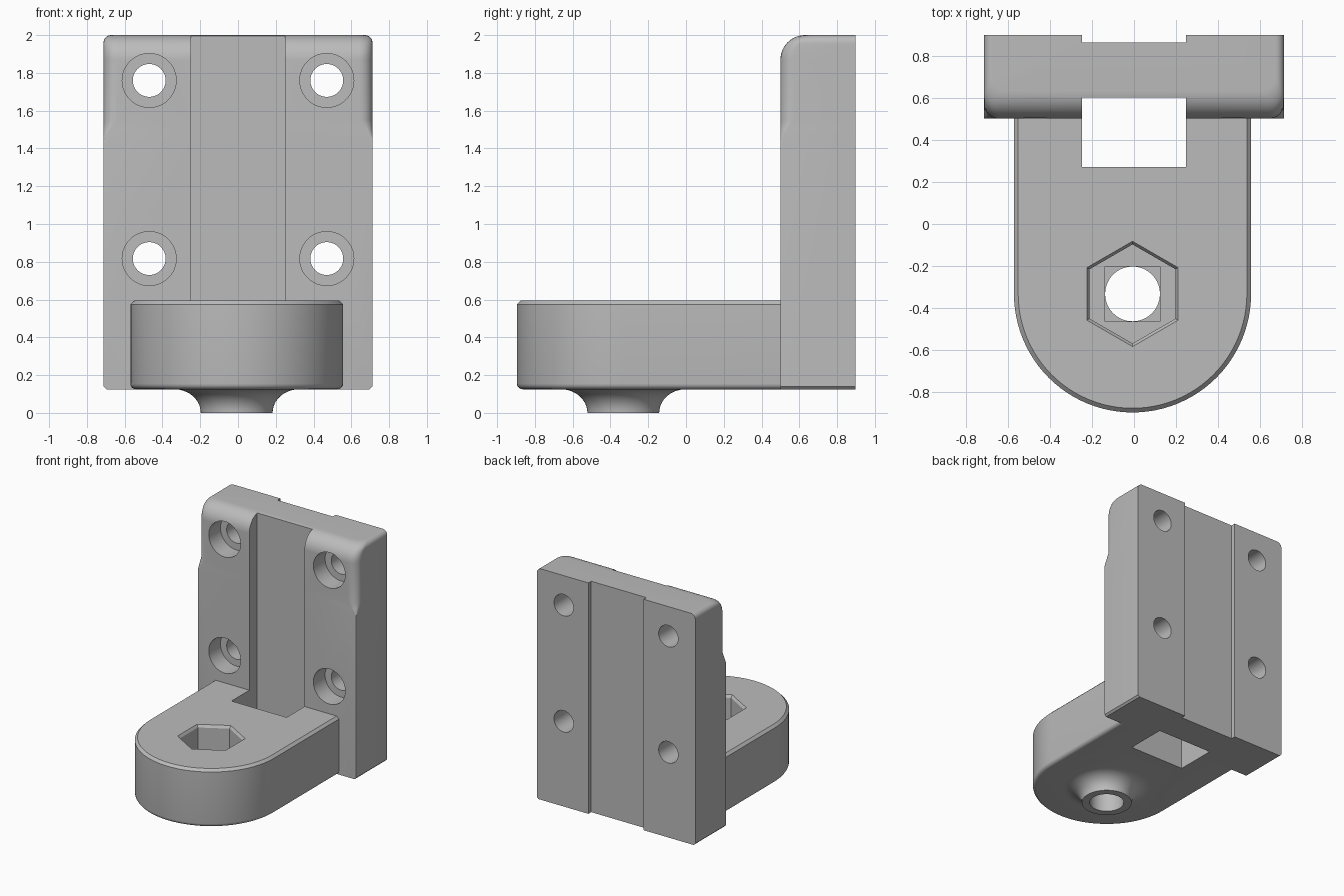
import bpy, bmesh
from math import sin, cos, pi, sqrt
from mathutils import Matrix

cube = bpy.data.objects.get("Cube")
if cube:
    bpy.data.objects.remove(cube, do_unlink=True)

grey = bpy.data.materials.new("light_grey")
grey.use_nodes = True
colour = (0.5, 0.5, 0.5, 1)
grey.diffuse_color = colour
grey.node_tree.nodes["Principled BSDF"].inputs["Base Color"].default_value = colour


def finish(bm, name):
    bmesh.ops.recalc_face_normals(bm, faces=bm.faces)
    mesh = bpy.data.meshes.new(name)
    bm.to_mesh(mesh)
    bm.free()
    mesh.materials.append(grey)
    ob = bpy.data.objects.new(name, mesh)
    bpy.context.collection.objects.link(ob)
    return ob


def loft(name, rings):
    """Closed solid through rings of equal point count."""
    bm = bmesh.new()
    rows = [[bm.verts.new(p) for p in ring] for ring in rings]
    n = len(rows[0])
    for a, b in zip(rows, rows[1:]):
        for i in range(n):
            j = (i + 1) % n
            bm.faces.new((a[i], a[j], b[j], b[i]))
    bm.faces.new(rows[0])
    bm.faces.new(rows[-1])
    return finish(bm, name)


def circle(r, z, x=0, y=0, n=64, turn=0):
    return [(x + r * cos(turn + 2 * pi * i / n),
             y + r * sin(turn + 2 * pi * i / n), z) for i in range(n)]


def box(name, lo, hi):
    bm = bmesh.new()
    bmesh.ops.create_cube(bm, size=1)
    for v in bm.verts:
        v.co = [(a + b) / 2 + c * (b - a) for a, b, c in zip(lo, hi, v.co)]
    return finish(bm, name)


def combine(target, tool, operation="DIFFERENCE"):
    mod = target.modifiers.new("shape", "BOOLEAN")
    mod.operation = operation
    mod.solver = "EXACT"
    mod.object = tool
    bpy.context.view_layer.objects.active = target
    bpy.ops.object.modifier_apply(modifier=mod.name)
    bpy.data.objects.remove(tool, do_unlink=True)


def smooth(ob):
    bpy.ops.object.select_all(action="DESELECT")
    ob.select_set(True)
    bpy.context.view_layer.objects.active = ob
    bpy.ops.object.shade_smooth_by_angle(angle=0.5)


BOTTOM, ARM_TOP, TOP = 0.125, 0.595, 2.0
FRONT, BACK, HALF = 0.5, 0.898, 0.712
SLOT = 0.248


# Back plate: front corners become rounded near the top
def plate_ring(z):
    hw, front, r = HALF, FRONT, 0.001
    if z < BOTTOM + 0.015:
        hw -= BOTTOM + 0.015 - z
    if z > 1.45:
        r += 0.07 * min(1, (z - 1.45) / 0.1)
    up = z - (TOP - 0.13)
    if up > 0:
        front += 0.13 - sqrt(max(0, 0.13 ** 2 - up ** 2))
    up = z - (TOP - 0.04)
    if up > 0:
        hw -= 0.04 - sqrt(max(0, 0.04 ** 2 - up ** 2))
    right = [(hw - r + r * sin(t * pi / 12), front + r - r * cos(t * pi / 12), z)
             for t in range(7)]
    left = [(-x, y, z) for x, y, z in reversed(right)]
    return right + [(hw, BACK, z), (-hw, BACK, z)] + left


heights = [BOTTOM, BOTTOM + 0.015, 1.45, 1.5, 1.55]
heights += [TOP - 0.13 + 0.13 * sin(i * pi / 24) for i in range(13)]
plate = loft("back_plate", [plate_ring(z) for z in heights])

# Front channel and shallow rear channel
combine(plate, box("front_channel", (-SLOT, 0.2, -1), (SLOT, 0.6, 3)))
combine(plate, box("rear_channel", (-SLOT, 0.862, -1), (SLOT, 1.2, 3)))

# Counterbored screw holes
for x in (-0.47, 0.47):
    for z in (0.817, 1.76):
        for r, depth in ((0.087, 0.8), (0.143, 0.15)):
            hole = loft("screw_hole", [circle(r, -0.3, n=48), circle(r, depth, n=48)])
            hole.data.transform(Matrix.Translation((x, FRONT, z))
                                @ Matrix.Rotation(-pi / 2, 4, "X"))
            combine(plate, hole)

# Arm with a half-round end, chamfered top and rounded bottom edge
CX, CY, R = -0.007, -0.332, 0.563


def arm_ring(z, inset):
    r = R - inset
    arc = [(CX - r * cos(i * pi / 48), CY - r * sin(i * pi / 48), z) for i in range(49)]
    return arc + [(CX + r, FRONT, z), (CX - r, FRONT, z)]


edge = 0.03
rings = [arm_ring(BOTTOM + edge * (1 - cos(i * pi / 10)), edge * (1 - sin(i * pi / 10)))
         for i in range(6)]
rings += [arm_ring(ARM_TOP - 0.02, 0), arm_ring(ARM_TOP, 0.02)]
arm = loft("arm", rings)

# Flared boss under the arm
flare = [circle(0.19 + 0.14 * (1 - cos(i * pi / 20)), BOTTOM * sin(i * pi / 20), CX, CY)
         for i in range(11)]
flare.append(circle(0.33, 0.2, CX, CY))
combine(arm, loft("boss", flare), "UNION")

# Rectangular opening, bolt hole and chamfered hexagonal nut pocket
combine(arm, box("arm_slot", (-SLOT, 0.27, -1), (SLOT, 0.6, 3)))
combine(arm, loft("bolt_hole", [circle(0.13, -0.5, CX, CY), circle(0.13, 1, CX, CY)]))
levels = ((0.3, 0.235), (ARM_TOP - 0.02, 0.235), (ARM_TOP, 0.25), (0.7, 0.25))
combine(arm, loft("nut_pocket", [circle(r, z, CX, CY, 6, pi / 2) for z, r in levels]))

# Stepped square seat below the pocket
combine(arm, box("seat_step", (CX - 0.13, CY - 0.13, 0.27), (CX + 0.13, CY + 0.13, 0.32)))

for part in (plate, arm):
    smooth(part)
